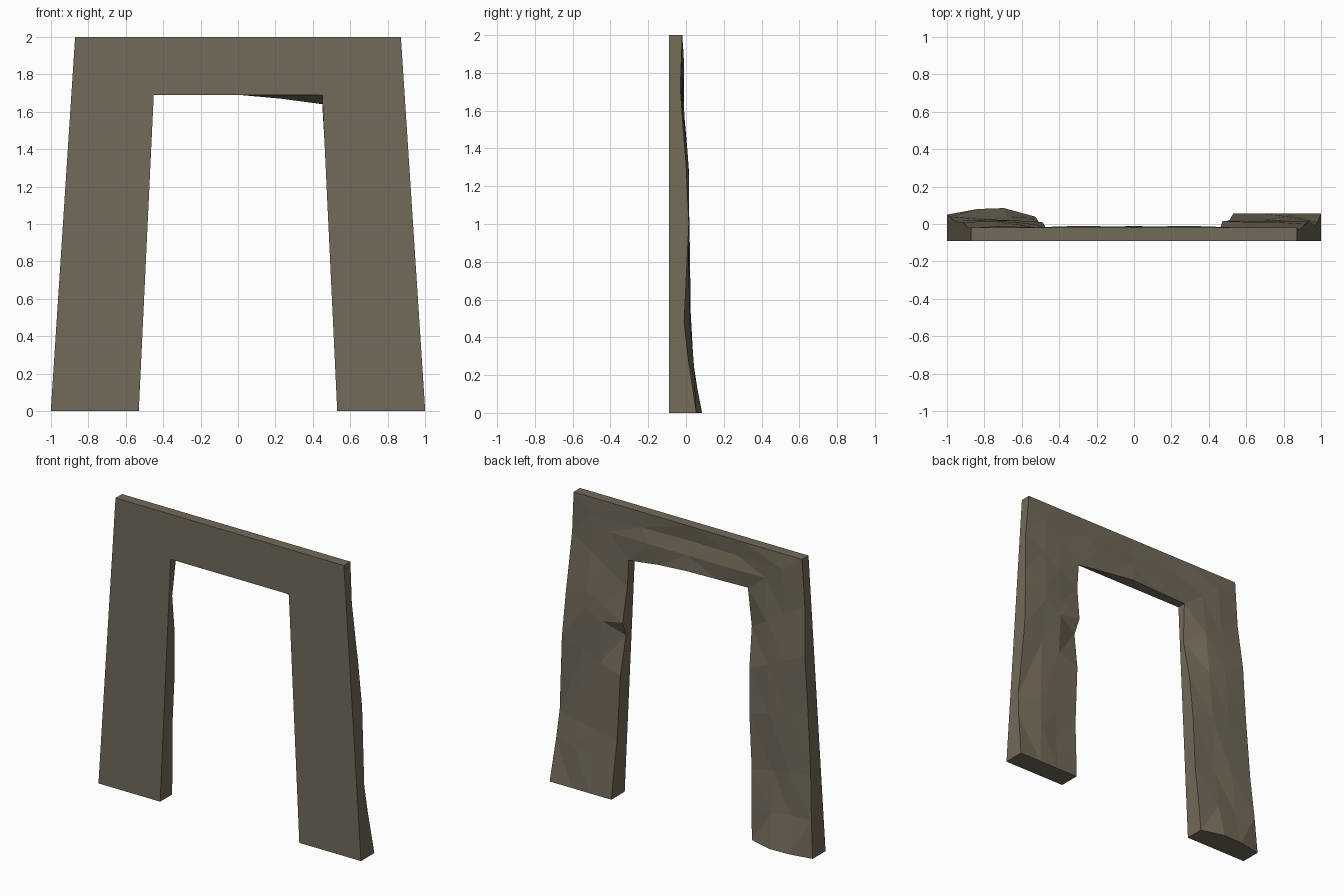
import bpy, bmesh
from mathutils import Vector

if "Cube" in bpy.data.objects:
    bpy.data.objects.remove(bpy.data.objects["Cube"])

FRONT = -0.09

# Back-face depths at each rung: outer edge, outer third, inner third, inner edge
LEFT = [(0.00, .05, .08, .085, .04), (0.13, .04, .035, .04, .03),
        (0.28, .02, .025, .012, .01), (0.50, .01, .018, .02, .01),
        (0.68, .01, .015, .01, -.01), (0.84, -.02, -.01, -.005, -.055),
        (1.00, -.02, -.012, -.02, -.03)]
RIGHT = [(0.00, .055, .055, .055, .055), (0.15, .01, .04, .03, .035),
         (0.24, -.01, .022, .02, .02), (0.50, .015, .01, .015, .015),
         (0.66, .0, .015, .015, -.03), (0.72, -.01, .01, .01, .015),
         (0.86, -.03, -.02, -.015, -.02), (1.00, -.02, -.02, -.02, -.02)]
LINTEL = [(0.25, -.02, -.03, -.01, -.02), (0.5, -.02, -.035, -.015, -.01),
          (0.75, -.02, -.025, -.01, -.02)]


def section(outer, inner, depths, drop=0.0):
    """Cross-section ring between an outer and an inner outline point."""
    ring = [Vector((outer[0], FRONT, outer[1]))]
    for f, y in zip((0, .35, .65, 1), depths):
        x = outer[0] + (inner[0] - outer[0]) * f
        z = outer[1] + (inner[1] - outer[1]) * f - drop * (f == 1)
        ring.append(Vector((x, y, z)))
    ring.append(Vector((inner[0], FRONT, inner[1])))
    return ring


def leg(side, table):
    """Tapered leg rungs from ground to mitred corner."""
    return [section((side * (1 - .13 * t), 2 * t),
                    (side * (.53 - .08 * t), 1.69 * t), d,
                    .05 if side > 0 and t == 1 else 0)
            for t, *d in table]


# Rungs run up the left leg, across the lintel and down the right leg
rings = leg(-1, LEFT)
for t, *d in LINTEL:
    rings.append(section((-.87 + 1.74 * t, 2), (-.45 + .9 * t, 1.69), d,
                         .02 if t > .7 else 0))
rings += leg(1, RIGHT)[::-1]

bm = bmesh.new()
loops = [[bm.verts.new(p) for p in r] for r in rings]
for a, b in zip(loops, loops[1:]):
    for i in range(6):
        j = (i + 1) % 6
        bm.faces.new((a[i], a[j], b[j], b[i]))
bm.faces.new(loops[0])
bm.faces.new(loops[-1])

# Facet the rough back and sides into flat triangles
bmesh.ops.recalc_face_normals(bm, faces=bm.faces)
bmesh.ops.triangulate(bm, faces=bm.faces[:])
mesh = bpy.data.meshes.new("stone_archway")
bm.to_mesh(mesh)
bm.free()
arch = bpy.data.objects.new("stone_archway", mesh)
bpy.context.collection.objects.link(arch)

# Brown stone
mat = bpy.data.materials.new("brown_stone")
mat.diffuse_color = (.17, .145, .1, 1)
mat.use_nodes = True
mat.node_tree.nodes["Principled BSDF"].inputs["Base Color"].default_value = mat.diffuse_color
mesh.materials.append(mat)
